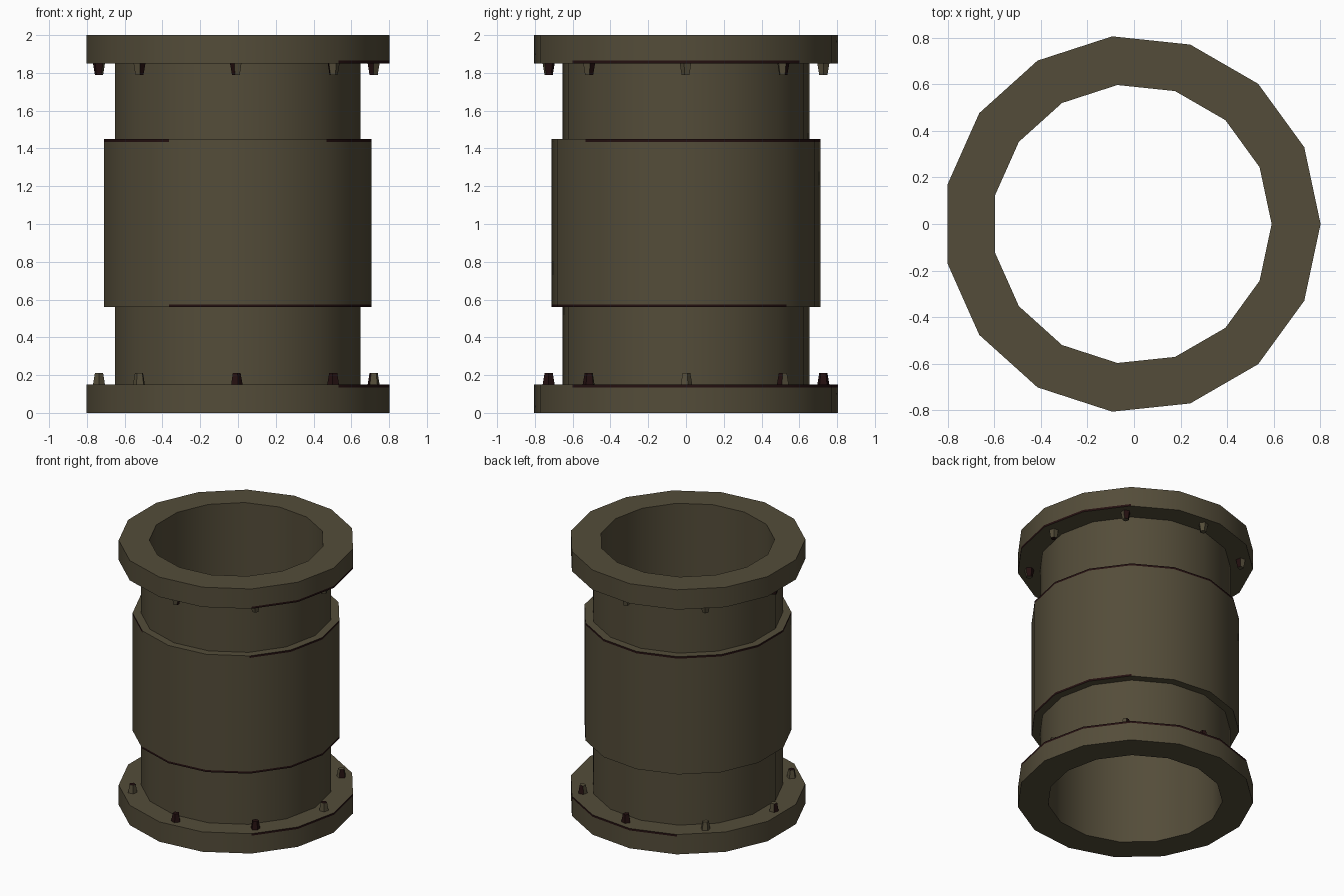
import bpy, bmesh, math, random
from mathutils import Matrix

if "Cube" in bpy.data.objects:
    bpy.data.objects.remove(bpy.data.objects["Cube"])

random.seed(4)
SIDES = 15
CX = -0.009          # a 15-gon is off-centre; this re-centres its bounds
R_IN, R_PIPE, R_SLEEVE, R_FLANGE = 0.60, 0.657, 0.715, 0.81
BAND = 0.015


def material(name, rgb):
    m = bpy.data.materials.new(name)
    m.diffuse_color = (*rgb, 1)
    m.use_nodes = True
    m.node_tree.nodes["Principled BSDF"].inputs["Base Color"].default_value = m.diffuse_color
    return m


olive = material("olive_brown_metal", (0.088, 0.073, 0.041))
worn = material("dark_maroon_wear", (0.017, 0.005, 0.005))


def finish(name, bm, smooth):
    me = bpy.data.meshes.new(name)
    bm.to_mesh(me)
    bm.free()
    ob = bpy.data.objects.new(name, me)
    ob.location.x = CX
    bpy.context.collection.objects.link(ob)
    me.materials.append(olive)
    me.materials.append(worn)
    if smooth:
        bpy.ops.object.select_all(action='DESELECT')
        ob.select_set(True)
        bpy.context.view_layer.objects.active = ob
        bpy.ops.object.shade_smooth_by_angle(angle=math.radians(30))
    return ob


def lathe(name, profile, wear={}):
    """Spin a profile; wear maps a segment index to a dark angle range."""
    bm = bmesh.new()
    rings = []
    for r, z in profile:
        rings.append([bm.verts.new((r * math.cos(k * math.tau / SIDES),
                                    r * math.sin(k * math.tau / SIDES), z))
                      for k in range(SIDES)])
    for i, (a, b) in enumerate(zip(rings, rings[1:])):
        for k in range(SIDES):
            n = (k + 1) % SIDES
            f = bm.faces.new((a[k], a[n], b[n], b[k]))
            if i in wear:
                start, end = wear[i]
                az = (k + 0.5) * 360 / SIDES
                f.material_index = int((az - start) % 360 < end - start)
    return finish(name, bm, True)


# pipe walls
lathe("pipe_outer_wall", [(R_PIPE, 0.15), (R_PIPE, 1.85)])
lathe("pipe_bore", [(R_IN, 2.0), (R_IN, 0.0)])

# end flanges with worn inner edges
lathe("bottom_flange", [(R_IN, 0), (R_FLANGE, 0), (R_FLANGE, 0.15 - BAND),
                        (R_FLANGE, 0.15), (R_PIPE, 0.15)], {2: (310, 490)})
lathe("top_flange", [(R_PIPE, 1.85), (R_FLANGE, 1.85), (R_FLANGE, 1.85 + BAND),
                     (R_FLANGE, 2), (R_IN, 2)], {1: (310, 405)})

# middle sleeve with worn rims
lathe("middle_sleeve", [(R_PIPE, 0.56), (R_SLEEVE, 0.56), (R_SLEEVE, 0.56 + BAND),
                        (R_SLEEVE, 1.45 - BAND), (R_SLEEVE, 1.45), (R_PIPE, 1.45)],
      {1: (240, 405), 3: (310, 595)})


# tapered bolts around each flange
def bolts(name, z, direction):
    bm = bmesh.new()
    for k in range(8):
        a = k * math.tau / 8
        m = (Matrix.Translation((0.727 * math.cos(a), 0.727 * math.sin(a), z + direction * 0.025))
             @ Matrix.Rotation(a, 4, 'Z'))
        if direction < 0:
            m = m @ Matrix.Rotation(math.pi, 4, 'X')
        bmesh.ops.create_cone(bm, cap_ends=True, segments=5, radius1=0.035,
                              radius2=0.023, depth=0.07, matrix=m)
    for f in bm.faces:
        f.material_index = int(random.random() < 0.35)
    finish(name, bm, False)


bolts("bottom_bolts", 0.15, 1)
bolts("top_bolts", 1.85, -1)
